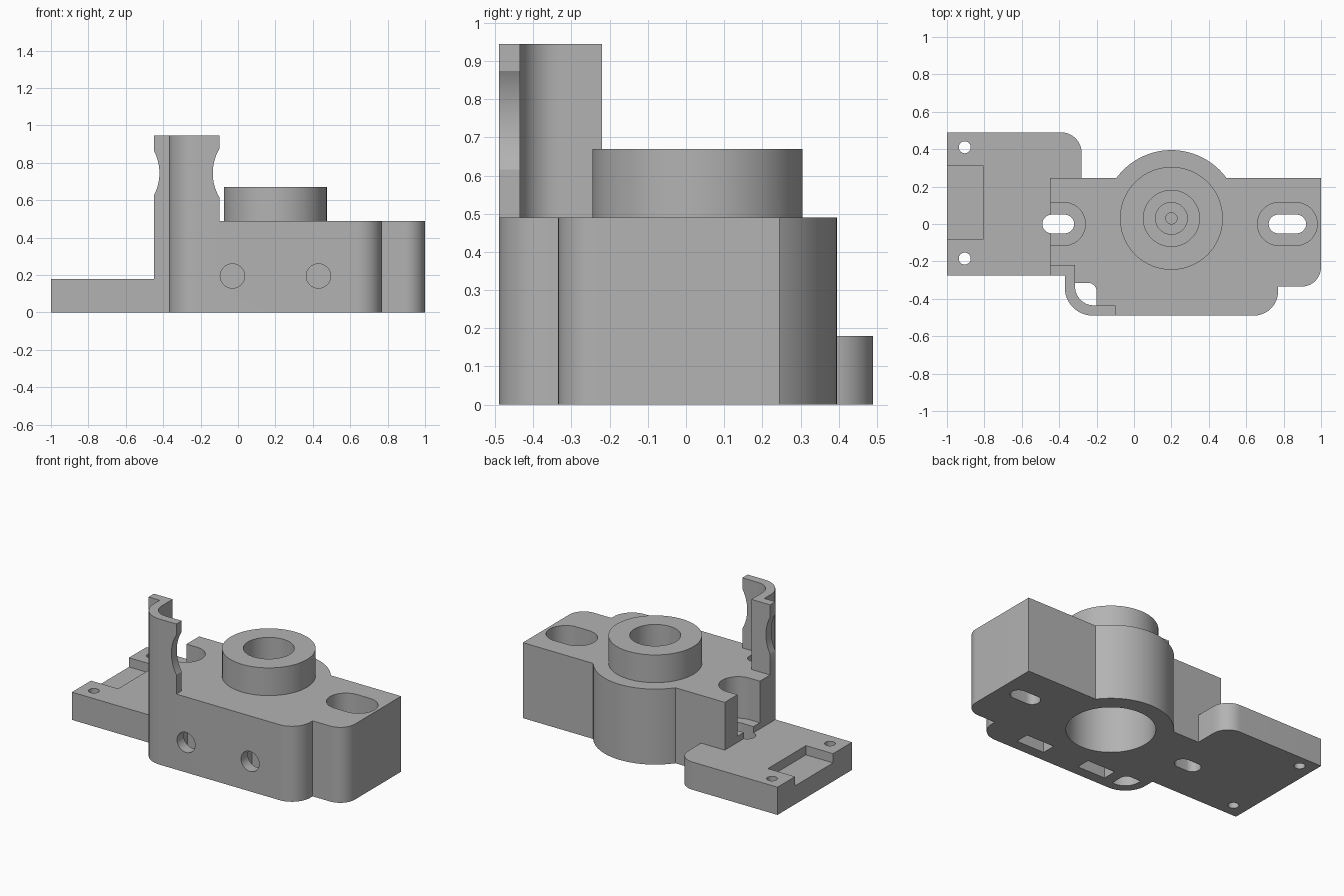
import bpy, bmesh
from math import pi, cos, sin
from mathutils import Vector

cube = bpy.data.objects.get("Cube")
if cube:
    bpy.data.objects.remove(cube)

grey = bpy.data.materials.new("plain_grey")
grey.use_nodes = True
grey.diffuse_color = (0.45, 0.45, 0.45, 1)
grey.node_tree.nodes["Principled BSDF"].inputs["Base Color"].default_value = (0.45, 0.45, 0.45, 1)


def rounded(corners, steps=12):
    """Outline from (x, y) or (x, y, radius) corners with right angles."""
    out = []
    for i, c in enumerate(corners):
        p = Vector(c[:2])
        if len(c) == 2:
            out.append(p)
            continue
        a = (Vector(corners[i - 1][:2]) - p).normalized() * c[2]
        b = (Vector(corners[(i + 1) % len(corners)][:2]) - p).normalized() * c[2]
        centre = p + a + b
        for k in range(steps + 1):
            t = pi / 2 * k / steps
            out.append(centre - b * cos(t) - a * sin(t))
    return out


def circle(x, y, r, n=72):
    return [Vector((x + r * cos(2 * pi * k / n), y + r * sin(2 * pi * k / n))) for k in range(n)]


def slot(x0, x1, y, r, n=20):
    right = [Vector((x1 - r + r * sin(pi * k / n), y - r * cos(pi * k / n))) for k in range(n + 1)]
    left = [Vector((x0 + r - r * sin(pi * k / n), y + r * cos(pi * k / n))) for k in range(n + 1)]
    return right + left


def box(x0, x1, y0, y1):
    return [Vector(p) for p in ((x0, y0), (x1, y0), (x1, y1), (x0, y1))]


def prism(name, outline, lo, hi, axis="z"):
    """Extrude an outline along z, or an x-z outline along y."""
    bm = bmesh.new()
    ends = []
    for h in (lo, hi):
        ends.append([bm.verts.new((p.x, p.y, h) if axis == "z" else (p.x, h, p.y)) for p in outline])
    bm.faces.new(ends[0])
    bm.faces.new(ends[1])
    n = len(outline)
    for i in range(n):
        j = (i + 1) % n
        bm.faces.new((ends[0][i], ends[0][j], ends[1][j], ends[1][i]))
    bmesh.ops.recalc_face_normals(bm, faces=bm.faces)
    mesh = bpy.data.meshes.new(name)
    bm.to_mesh(mesh)
    bm.free()
    mesh.materials.append(grey)
    ob = bpy.data.objects.new(name, mesh)
    bpy.context.collection.objects.link(ob)
    return ob


def combine(target, other, operation):
    mod = target.modifiers.new(operation.lower(), "BOOLEAN")
    mod.operation, mod.solver, mod.object = operation, "EXACT", other
    bpy.context.view_layer.objects.active = target
    bpy.ops.object.modifier_apply(modifier=mod.name)
    bpy.data.objects.remove(other)


def cut(target, outline, lo, hi, axis="z"):
    combine(target, prism("cutter", outline, lo, hi, axis), "DIFFERENCE")


TOP, PLATE = 0.49, 0.18
CX, CY = 0.2, 0.03

# Main block with stepped, rounded front corners
housing = prism("housing", rounded([
    (-0.45, 0.245), (-0.45, -0.275), (-0.37, -0.275), (-0.37, -0.49, 0.15),
    (0.77, -0.49, 0.13), (0.77, -0.335), (1, -0.335, 0.105), (1, 0.245)]), 0, TOP)

# Round back bulge, side plate and bearing collar
combine(housing, prism("bulge", circle(CX, CY, 0.365, 96), 0, TOP), "UNION")
combine(housing, prism("side_plate", rounded([
    (-1, 0.49), (-1, -0.275), (-0.3, -0.275), (-0.28, 0.1), (-0.28, 0.49, 0.11)]), 0, PLATE), "UNION")
combine(housing, prism("collar", circle(CX, CY, 0.275, 96), 0.4, 0.67), "UNION")

# Corner pocket running down through the block
cut(housing, rounded([
    (-0.315, -0.315), (-0.315, -0.435, 0.1), (-0.2, -0.435), (-0.2, -0.315, 0.045)]), -0.1, 0.6)

# Tall thin guard on the front corner, waisted on both edges
guard = prism("corner_guard", rounded([
    (-0.45, -0.22), (-0.45, -0.275), (-0.37, -0.275), (-0.37, -0.49, 0.15), (-0.1, -0.49),
    (-0.1, -0.435), (-0.315, -0.435, 0.1), (-0.315, -0.22)]), TOP, 0.945)
for x in (-0.675, 0.12):
    cut(guard, circle(x, 0.745, 0.255, 96), -0.6, -0.1, "y")
combine(housing, guard, "UNION")

# Mounting slots with deep counterbores
cut(housing, slot(0.66, 0.98, 0, 0.115), 0.22, 0.6)
cut(housing, slot(0.72, 0.92, 0, 0.05), -0.1, 0.6)
cut(housing, slot(-0.58, -0.26, 0, 0.115), 0.22, 0.6)
cut(housing, slot(-0.49, -0.32, 0, 0.05), -0.1, 0.6)

# Bearing bore below, stepped hole above
cut(housing, circle(CX, CY, 0.26, 96), -0.1, 0.38)
for r, floor in ((0.15, 0.5), (0.085, 0.46), (0.03, 0.43)):
    cut(housing, circle(CX, CY, r), floor, 0.8)

# Front screw holes and their nut slots
for x in (-0.03, 0.43):
    cut(housing, circle(x, 0.195, 0.065, 48), -0.6, -0.27, "y")
    cut(housing, box(x - 0.1, x + 0.1, -0.42, -0.33), -0.1, 0.3)

# Plate recess and screw holes
cut(housing, box(-1.1, -0.805, -0.08, 0.31), 0.12, 0.3)
for y in (0.41, -0.185):
    cut(housing, circle(-0.905, y, 0.032, 32), -0.1, 0.3)

bpy.ops.object.select_all(action="DESELECT")
housing.select_set(True)
bpy.context.view_layer.objects.active = housing
bpy.ops.object.shade_smooth_by_angle(angle=pi / 6)
